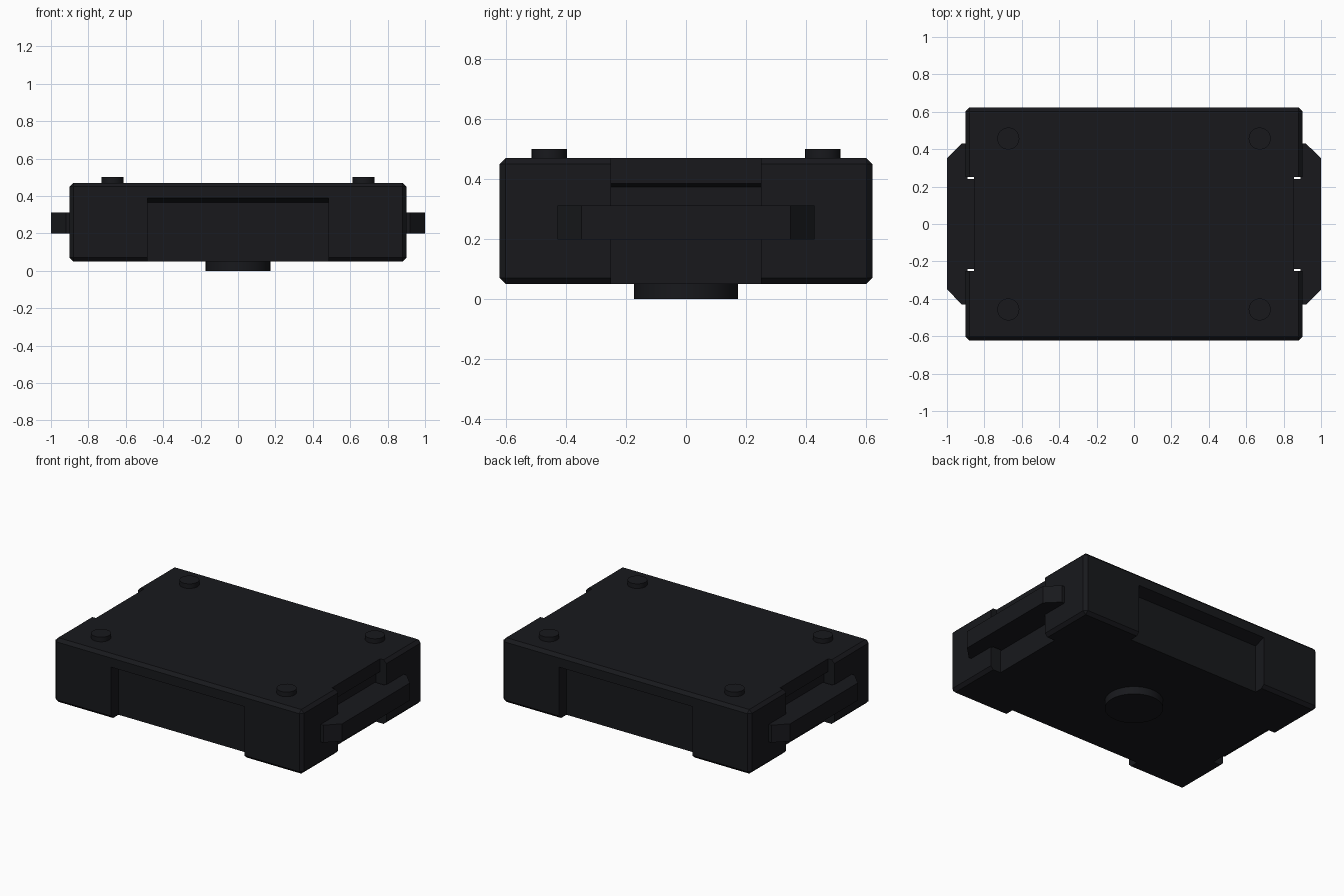
import bpy, bmesh
from mathutils import Vector

if "Cube" in bpy.data.objects:
    bpy.data.objects.remove(bpy.data.objects["Cube"])

mat = bpy.data.materials.new("black_plastic")
mat.diffuse_color = (0.009, 0.0095, 0.012, 1)
mat.use_nodes = True
mat.node_tree.nodes["Principled BSDF"].inputs["Base Color"].default_value = mat.diffuse_color


def finish(bm, name):
    bmesh.ops.recalc_face_normals(bm, faces=bm.faces)
    me = bpy.data.meshes.new(name)
    bm.to_mesh(me)
    bm.free()
    me.materials.append(mat)
    ob = bpy.data.objects.new(name, me)
    bpy.context.collection.objects.link(ob)
    return ob


def prism(name, pts, place, half_or_range):
    """Extrude a closed profile; place(a, b, t) maps it into space."""
    lo, hi = half_or_range
    bm = bmesh.new()
    face = bm.faces.new([bm.verts.new(place(a, b, lo)) for a, b in pts])
    move = Vector(place(0, 0, hi)) - Vector(place(0, 0, lo))
    out = bmesh.ops.extrude_face_region(bm, geom=[face])
    bmesh.ops.translate(bm, vec=move,
                        verts=[v for v in out["geom"] if isinstance(v, bmesh.types.BMVert)])
    return finish(bm, name)


def disc(name, x, y, z0, z1, r, sides):
    bm = bmesh.new()
    bmesh.ops.create_cone(bm, cap_ends=True, segments=sides, radius1=r, radius2=r, depth=z1 - z0)
    bmesh.ops.translate(bm, vec=(x, y, (z0 + z1) / 2), verts=bm.verts)
    ob = finish(bm, name)
    bpy.context.view_layer.objects.active = ob
    ob.select_set(True)
    bpy.ops.object.shade_smooth_by_angle()
    ob.select_set(False)
    return ob


# Body block with chamfered edges
bm = bmesh.new()
bmesh.ops.create_cube(bm, size=1)
bmesh.ops.scale(bm, vec=(1.8, 1.245, 0.42), verts=bm.verts)
bmesh.ops.translate(bm, vec=(0, 0, 0.26), verts=bm.verts)
bmesh.ops.bevel(bm, geom=bm.edges[:], offset=0.02, segments=1, affect='EDGES')
body = finish(bm, "body")

# Finger recesses (front/back) and clip channels (left/right) cut from the body
recess = [(0.7, 0), (0.547, 0), (0.547, 0.365), (0.622, 0.39), (0.7, 0.416)]
channel = [(1.1, 0), (0.825, 0), (0.825, 0.374), (0.855, 0.386), (0.855, 0.6), (1.1, 0.6)]
cutters = []
for s in (-1, 1):
    cutters.append(prism("recess_cutter", recess, lambda a, b, t: (t, s * a, b), (-0.483, 0.483)))
    cutters.append(prism("channel_cutter", channel, lambda a, b, t: (s * a, t, b), (-0.25, 0.25)))
bpy.context.view_layer.objects.active = body
for c in cutters:
    c.hide_render = True
    m = body.modifiers.new("cut", 'BOOLEAN')
    m.operation = 'DIFFERENCE'
    m.object = c
    bpy.ops.object.modifier_apply(modifier=m.name)
for c in cutters:
    bpy.data.objects.remove(c)

# Side clip bars
bar = [(0.81, -0.24), (0.89, -0.24), (0.89, -0.43), (0.92, -0.43), (1.0, -0.35),
       (1.0, 0.35), (0.92, 0.43), (0.89, 0.43), (0.89, 0.24), (0.81, 0.24)]
for s, side in ((-1, "left"), (1, "right")):
    prism(side + "_clip_bar", bar, lambda a, b, t: (s * a, b, t), (0.198, 0.312))

# Top studs and round foot
for sx in (-1, 1):
    for sy in (-1, 1):
        disc("top_stud", sx * 0.672, sy * 0.457, 0.46, 0.50, 0.059, 24)
disc("round_foot", 0, 0, 0, 0.06, 0.174, 32)
